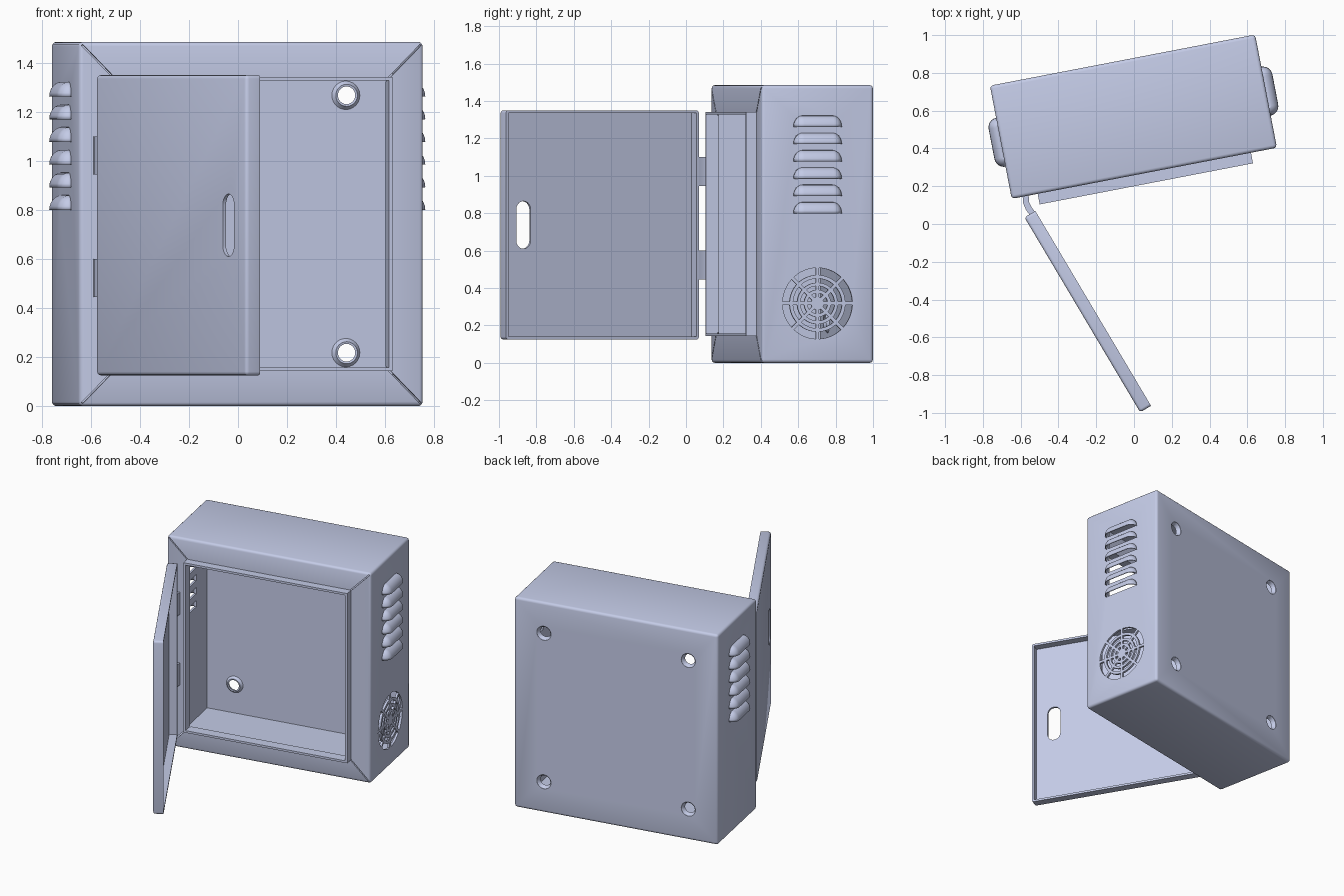
import bpy, bmesh, math
from mathutils import Matrix, Vector

if "Cube" in bpy.data.objects:
    bpy.data.objects.remove(bpy.data.objects["Cube"])

W, D, H = 0.715, 0.305, 0.7425       # cabinet half sizes
T = 0.015                            # sheet thickness
OU, OZ = 0.56, 0.585                 # half size of the front opening
CAB = Matrix.Translation((-0.003, 0.568, H)) @ Matrix.Rotation(math.radians(10.9), 4, 'Z')
DOOR = Matrix.Translation((-0.58, 0.035, 0)) @ Matrix.Rotation(math.radians(-59.3), 4, 'Z')

paint = bpy.data.materials.new("pale_blue_grey")
paint.diffuse_color = (0.59, 0.64, 0.855, 1)
paint.use_nodes = True
paint.node_tree.nodes["Principled BSDF"].inputs["Base Color"].default_value = paint.diffuse_color


def box(bm, lo, hi, bevel=0, keep=lambda e: True):
    lo, hi = Vector(lo), Vector(hi)
    m = Matrix.Translation((lo + hi) / 2) @ Matrix.Diagonal((*(hi - lo), 1))
    vs = bmesh.ops.create_cube(bm, size=1, matrix=m)['verts']
    if bevel:
        es = [e for e in {e for v in vs for e in v.link_edges} if keep(e)]
        bmesh.ops.bevel(bm, geom=es, offset=bevel, segments=3, profile=0.5, affect='EDGES')


def prism(bm, outline, place, c0, c1):
    """Extrude a 2D outline from c0 to c1; place(a, b, c) maps it into space."""
    a = [bm.verts.new(place(p, q, c0)) for p, q in outline]
    b = [bm.verts.new(place(p, q, c1)) for p, q in outline]
    bm.faces.new(a)
    bm.faces.new(b[::-1])
    n = len(a)
    for i in range(n):
        j = (i + 1) % n
        bm.faces.new((a[i], b[i], b[j], a[j]))


def arc(r, a0, a1, n, cx=0, cy=0):
    return [(cx + r * math.cos(a0 + (a1 - a0) * i / n),
             cy + r * math.sin(a0 + (a1 - a0) * i / n)) for i in range(n + 1)]


def circle(r, cx, cy, n=24):
    return arc(r, 0, math.tau, n, cx, cy)[:-1]


def make(name, bm, matrix):
    bmesh.ops.recalc_face_normals(bm, faces=bm.faces[:])
    me = bpy.data.meshes.new(name)
    bm.to_mesh(me)
    bm.free()
    ob = bpy.data.objects.new(name, me)
    me.materials.append(paint)
    bpy.context.collection.objects.link(ob)
    ob.matrix_world = matrix
    return ob


def activate(ob):
    bpy.ops.object.select_all(action='DESELECT')
    ob.select_set(True)
    bpy.context.view_layer.objects.active = ob


def cut(ob, bm):
    tool = make("cutter", bm, ob.matrix_world.copy())
    tool.hide_render = True
    bpy.context.view_layer.update()
    activate(ob)
    mod = ob.modifiers.new("cut", 'BOOLEAN')
    mod.operation, mod.solver, mod.object = 'DIFFERENCE', 'EXACT', tool
    bpy.ops.object.modifier_apply(modifier=mod.name)
    bpy.data.objects.remove(tool)


def smooth(ob):
    activate(ob)
    bpy.ops.object.shade_smooth_by_angle(angle=math.radians(40))


# Cabinet shell: rounded box, hollowed, with a front opening
bm = bmesh.new()
box(bm, (-W, -D, -H), (W, D, H), 0.018)
cabinet = make("cabinet", bm, CAB)
bm = bmesh.new()
box(bm, (-W + T, -D + T, -H + T), (W - T, D - T, H - T))
cut(cabinet, bm)
bm = bmesh.new()
box(bm, (-OU, -D - 0.1, -OZ), (OU, -D + 0.1, OZ))
cut(cabinet, bm)

# Mitre seams in the front frame
bm = bmesh.new()
for sx in (-1, 1):
    for sz in (-1, 1):
        g = 0.0025
        line = [(OU - 0.02 - g, OZ - 0.02 + g), (W - 0.012 - g, H - 0.012 + g),
                (W - 0.012 + g, H - 0.012 - g), (OU - 0.02 + g, OZ - 0.02 - g)]
        prism(bm, line, lambda a, b, c: (sx * a, c, sz * b), -D - 0.03, -D + T + 0.005)
cut(cabinet, bm)

# Vent slots, fan grille and rear mounting holes
LOUVERS = [0.80 + 0.0925 * i - H for i in range(6)]
HOLES = [(u, z) for u in (-0.507, 0.507) for z in (-0.525, 0.525)]
bm = bmesh.new()
for s in (-1, 1):
    for z in LOUVERS:
        box(bm, (s * W - 0.03, -0.118, z + 0.002), (s * W + 0.03, 0.118, z + 0.045))
for r0, r1 in ((0.035, 0.055), (0.073, 0.093), (0.111, 0.133), (0.152, 0.19)):
    for k in range(8):
        mid, g, q = k * math.pi / 4 + math.pi / 8, 0.009, math.pi / 8
        w0, w1 = q - math.asin(g / r0), q - math.asin(g / r1)
        sector = arc(r1, mid - w1, mid + w1, 6) + arc(r0, mid + w0, mid - w0, 6)
        prism(bm, sector, lambda a, b, c: (c, a, b + 0.318 - H), W - 0.03, W + 0.03)
for u, z in HOLES:
    prism(bm, circle(0.05, u, z), lambda a, b, c: (a, c, b), D - 0.03, D + 0.03)
cut(cabinet, bm)
smooth(cabinet)

# Raised lip around the opening
bm = bmesh.new()
box(bm, (-OU - T, -D - 0.057, -OZ - T), (OU + T, -D + 0.005, OZ + T))
lip = make("opening_lip", bm, CAB)
bm = bmesh.new()
box(bm, (-OU, -D - 0.2, -OZ), (OU, -D + 0.2, OZ))
cut(lip, bm)

# Louver hoods, open at the bottom
bm = bmesh.new()
L, R, HT = 0.132, 0.052, 0.06
plan = arc(R, math.pi, math.pi / 2, 6, -L + R) + arc(R, math.pi / 2, 0, 6, L - R)
for s in (-1, 1):
    for z in LOUVERS:
        rows = []
        for i in range(7):
            f = math.pi / 2 * i / 6 * 0.98
            k = math.cos(f)
            row = []
            for v, p in plan:
                c = math.copysign(L - R, v)
                row.append(bm.verts.new((s * (W - 0.002 + p * k), c + (v - c) * k,
                                         z + HT * math.sin(f))))
            rows.append(row)
        for a, b in zip(rows, rows[1:]):
            for j in range(len(plan) - 1):
                quad = (a[j], a[j + 1], b[j + 1], b[j])
                bm.faces.new(quad if s < 0 else quad[::-1])
louvers = make("louver_hoods", bm, CAB)
mod = louvers.modifiers.new("sheet", 'SOLIDIFY')
mod.thickness, mod.offset = 0.006, -1
smooth(louvers)

# Dished rims of the mounting holes
bm = bmesh.new()
profile = [(0.052, D), (0.041, D - 0.01), (0.036, D - 0.03), (0.045, D - 0.032),
           (0.052, D - 0.022), (0.06, D - 0.013)]
N = 24
for u, z in HOLES:
    rings = [[bm.verts.new((a, y, b)) for a, b in circle(r, u, z, N)] for r, y in profile]
    for i in range(len(rings)):
        a, b = rings[i], rings[(i + 1) % len(rings)]
        for j in range(N):
            bm.faces.new((a[j], a[(j + 1) % N], b[(j + 1) % N], b[j]))
smooth(make("mounting_hole_rims", bm, CAB))

# Door: shallow pan with a handle slot
DL, DT, Z0, Z1 = 1.2, 0.067, 0.125, 1.35
bm = bmesh.new()
box(bm, (0, 0, Z0), (DL, DT, Z1), 0.015,
    lambda e: not all(v.co.y > DT - 0.001 for v in e.verts))
door = make("door", bm, DOOR)
bm = bmesh.new()
box(bm, (T, T, Z0 + T), (DL - T, DT + 0.1, Z1 - T))
cut(door, bm)
bm = bmesh.new()
slot = arc(0.045, 0, math.pi, 10, 1.06, 0.82) + arc(0.045, math.pi, math.tau, 10, 1.06, 0.655)
prism(bm, slot, lambda a, b, c: (a, c, b), -0.05, 0.05)
cut(door, bm)
smooth(door)

# Curved hinge straps between the frame and the door
bm = bmesh.new()
strap = [(-0.59, 0.155), (-0.587, 0.11), (-0.572, 0.075), (-0.55, 0.045),
         (-0.522, 0.062), (-0.543, 0.09), (-0.556, 0.118), (-0.558, 0.16)]
for z0, z1 in ((0.445, 0.6), (0.945, 1.1)):
    prism(bm, strap, lambda a, b, c: (a, b, c), z0, z1)
smooth(make("hinge_straps", bm, Matrix.Identity(4)))
